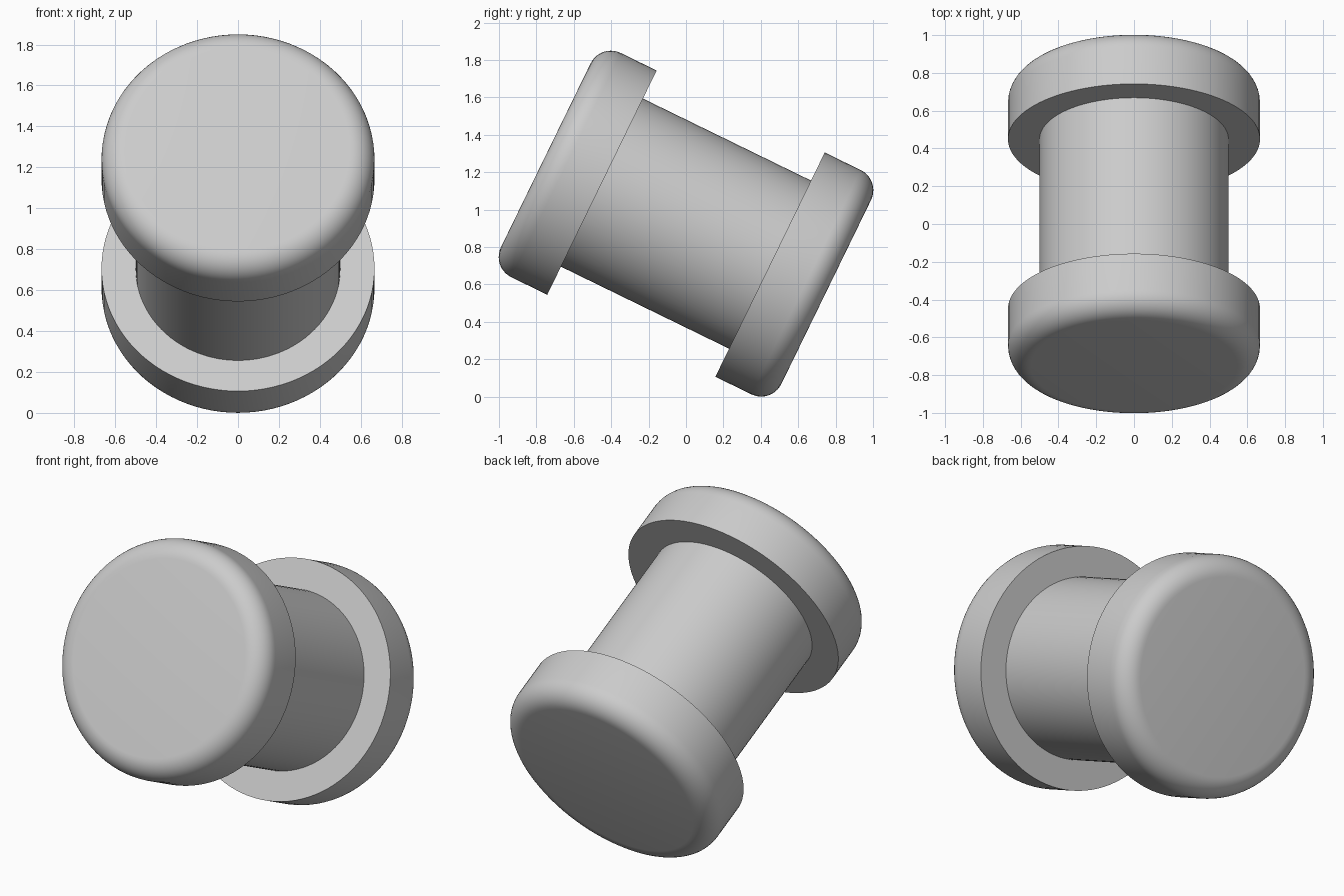
import bpy
import bmesh
from math import radians
from mathutils import Matrix

cube = bpy.data.objects.get("Cube")
if cube:
    bpy.data.objects.remove(cube, do_unlink=True)

# Overall sizes, measured along and around the tilted axis
CENTRE_Z = 0.925
TILT = radians(64)
SIDES = 96
BARREL_RADIUS = 0.5
CAP_RADIUS = 0.667
CAP_INNER = 0.5
CAP_OUTER = 0.834
ROUNDING = 0.12

PLACE = Matrix.Translation((0, 0, CENTRE_Z)) @ Matrix.Rotation(TILT, 4, "X")

grey = bpy.data.materials.new("light_grey")
grey.use_nodes = True
colour = (0.6, 0.6, 0.6, 1)
grey.diffuse_color = colour
grey.node_tree.nodes["Principled BSDF"].inputs["Base Color"].default_value = colour


def disc(name, radius, low, high, rounded=0):
    """Cylinder on the tilted axis; rounded = +1 / -1 softens its top / bottom rim."""
    bm = bmesh.new()
    bmesh.ops.create_cone(
        bm, cap_ends=True, segments=SIDES, radius1=radius, radius2=radius,
        depth=high - low, matrix=Matrix.Translation((0, 0, (low + high) / 2)))
    if rounded:
        middle = (low + high) / 2
        rim = [e for e in bm.edges
               if all((v.co.z - middle) * rounded > 0 for v in e.verts)]
        bmesh.ops.bevel(bm, geom=rim, offset=ROUNDING, segments=10,
                        profile=0.5, affect="EDGES")
    bm.transform(PLACE)
    mesh = bpy.data.meshes.new(name)
    bm.to_mesh(mesh)
    bm.free()
    mesh.materials.append(grey)
    obj = bpy.data.objects.new(name, mesh)
    bpy.context.collection.objects.link(obj)
    bpy.ops.object.select_all(action="DESELECT")
    obj.select_set(True)
    bpy.context.view_layer.objects.active = obj
    bpy.ops.object.shade_smooth_by_angle(angle=radians(30))


# Barrel between two flanged caps with rounded outer rims
disc("barrel", BARREL_RADIUS, -CAP_INNER, CAP_INNER)
disc("front_cap", CAP_RADIUS, CAP_INNER, CAP_OUTER, 1)
disc("back_cap", CAP_RADIUS, -CAP_OUTER, -CAP_INNER, -1)
